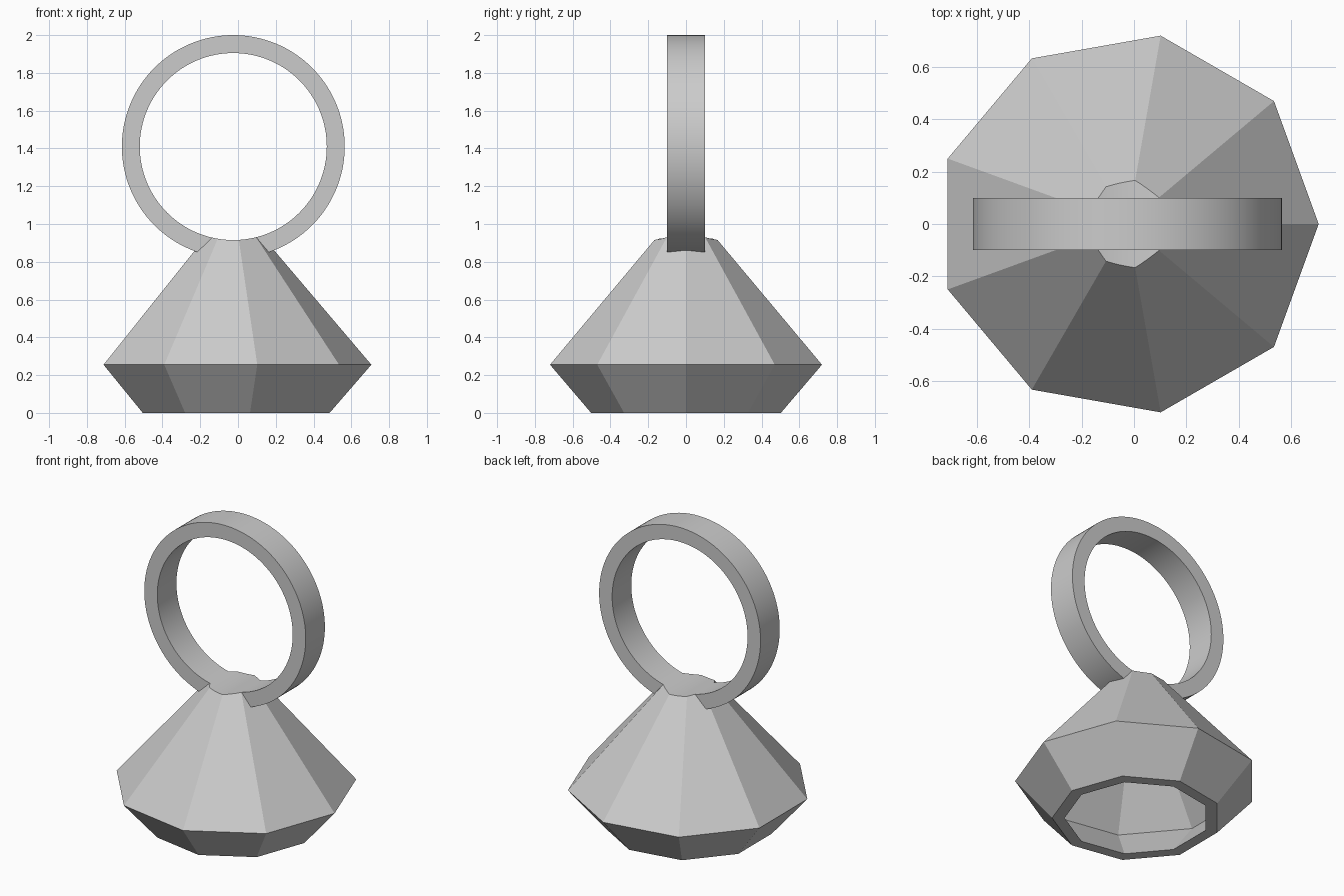
import bpy, bmesh
from math import cos, sin, tau, radians

cube = bpy.data.objects.get("Cube")
if cube:
    bpy.data.objects.remove(cube, do_unlink=True)

CX, RING_Z = -0.025, 1.41
RING_OUT, RING_IN = 0.59, 0.495

grey = bpy.data.materials.new("plain_grey")
grey.use_nodes = True
colour = (0.6, 0.6, 0.6, 1)
grey.diffuse_color = colour
grey.node_tree.nodes["Principled BSDF"].inputs["Base Color"].default_value = colour


def lathe(name, profile, sides, closed=False, along_y=False):
    """Turn (radius, height) points about z, or about y through the ring centre."""
    bm = bmesh.new()
    loops = []
    for r, h in profile:
        count = sides if r > 0 else 1
        loop = []
        for i in range(count):
            a = tau * i / sides
            u, v = r * cos(a), r * sin(a)
            loop.append(bm.verts.new((CX + u, h, RING_Z + v) if along_y else (CX + u, v, h)))
        loops.append(loop)
    pairs = list(zip(loops, loops[1:]))
    if closed:
        pairs.append((loops[-1], loops[0]))
    for a, b in pairs:
        for i in range(sides):
            j = (i + 1) % sides
            corners = [a[i % len(a)], a[j % len(a)], b[j % len(b)], b[i % len(b)]]
            bm.faces.new(list(dict.fromkeys(corners)))
    bmesh.ops.recalc_face_normals(bm, faces=bm.faces)
    mesh = bpy.data.meshes.new(name)
    bm.to_mesh(mesh)
    bm.free()
    mesh.materials.append(grey)
    obj = bpy.data.objects.new(name, mesh)
    bpy.context.collection.objects.link(obj)
    return obj


def select(obj):
    bpy.ops.object.select_all(action='DESELECT')
    obj.select_set(True)
    bpy.context.view_layer.objects.active = obj


# Nine-sided gem, hollow and open underneath
gem = lathe("gem", [(0, 1.115), (0.731, 0.255), (0.51, 0), (0.435, 0),
                    (0.656, 0.255), (0.193, 0.80), (0, 0.80)], 9)

# Finger hole trimmed out of the gem tip
cutter = lathe("finger_hole_cutter", [(0, -0.6), (RING_IN, -0.6), (RING_IN, 0.6), (0, 0.6)],
               128, along_y=True)
cutter.hide_render = True
cut = gem.modifiers.new("finger_hole", 'BOOLEAN')
cut.operation = 'DIFFERENCE'
cut.solver = 'EXACT'
cut.object = cutter
select(gem)
bpy.ops.object.modifier_apply(modifier=cut.name)
bpy.data.objects.remove(cutter, do_unlink=True)
bpy.ops.object.shade_smooth_by_angle(angle=radians(12))

# Flat-sided band
band = lathe("ring_band", [(RING_OUT, -0.1), (RING_OUT, 0.1), (RING_IN, 0.1), (RING_IN, -0.1)],
             128, closed=True, along_y=True)
select(band)
bpy.ops.object.shade_smooth_by_angle(angle=radians(30))
